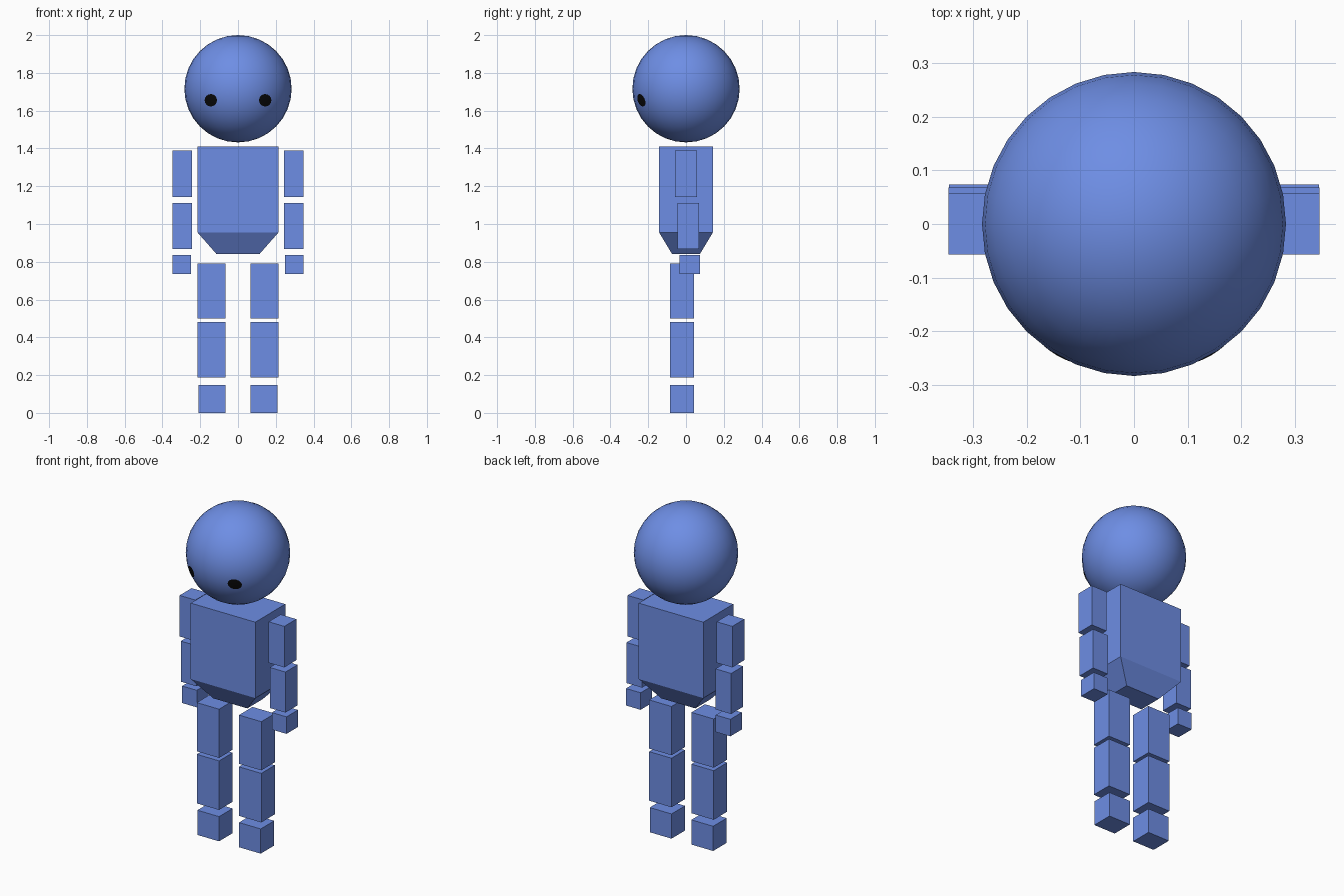
import bpy, bmesh, math

if "Cube" in bpy.data.objects:
    bpy.data.objects.remove(bpy.data.objects["Cube"])


def material(name, color):
    m = bpy.data.materials.new(name)
    m.diffuse_color = (*color, 1)
    m.use_nodes = True
    m.node_tree.nodes["Principled BSDF"].inputs["Base Color"].default_value = m.diffuse_color
    return m


BLUE = material("body_blue", (0.155, 0.27, 0.78))
BLACK = material("eye_black", (0.003, 0.003, 0.003))
HEAD_R, HEAD_Z = 0.284, 1.716


def add_object(name, bm, mat):
    bmesh.ops.recalc_face_normals(bm, faces=bm.faces)
    mesh = bpy.data.meshes.new(name)
    bm.to_mesh(mesh)
    bm.free()
    mesh.materials.append(mat)
    obj = bpy.data.objects.new(name, mesh)
    bpy.context.collection.objects.link(obj)
    return obj


def rect_loft(name, sections):
    """Closed solid through rectangles given as (z, x0, x1, y0, y1)."""
    bm = bmesh.new()
    rings = [[bm.verts.new((x, y, z)) for x, y in
              ((x0, y0), (x1, y0), (x1, y1), (x0, y1))]
             for z, x0, x1, y0, y1 in sections]
    for a, b in zip(rings, rings[1:]):
        for i in range(4):
            j = (i + 1) % 4
            bm.faces.new((a[i], a[j], b[j], b[i]))
    bm.faces.new(rings[0][::-1])
    bm.faces.new(rings[-1])
    return add_object(name, bm, BLUE)


# Head
bm = bmesh.new()
bmesh.ops.create_uvsphere(bm, u_segments=32, v_segments=16, radius=HEAD_R)
head = add_object("head", bm, BLUE)
head.location.z = HEAD_Z
for p in head.data.polygons:
    p.use_smooth = True

# Torso with tapered hips
rect_loft("torso", [(0.84, -0.113, 0.113, -0.073, 0.073),
                    (0.955, -0.214, 0.214, -0.142, 0.142),
                    (1.41, -0.214, 0.214, -0.142, 0.142)])

# Limb blocks: inner x, outer x, back/front y, bottom/top z
LIMBS = {
    "upper_arm": (0.243, 0.347, -0.057, 0.057, 1.142, 1.388),
    "forearm": (0.243, 0.347, -0.046, 0.068, 0.867, 1.11),
    "hand": (0.249, 0.346, -0.035, 0.074, 0.735, 0.837),
    "thigh": (0.066, 0.214, -0.085, 0.043, 0.5, 0.792),
    "shin": (0.066, 0.214, -0.085, 0.043, 0.188, 0.482),
    "foot": (0.066, 0.21, -0.085, 0.043, 0.0, 0.148),
}


def eye(name, side):
    """Thin round patch that follows the front of the head."""
    bm = bmesh.new()
    r = HEAD_R + 0.002

    def on_head(radius, angle):
        x = side * 0.144 + radius * math.cos(angle)
        z = 1.655 - HEAD_Z + radius * math.sin(angle)
        return bm.verts.new((x, -math.sqrt(r * r - x * x - z * z), z + HEAD_Z))

    n = 16
    centre = on_head(0, 0)
    rings = [[on_head(0.033 * k / 3, math.tau * i / n) for i in range(n)]
             for k in (1, 2, 3)]
    for i in range(n):
        j = (i + 1) % n
        bm.faces.new((centre, rings[0][i], rings[0][j]))
        for a, b in zip(rings, rings[1:]):
            bm.faces.new((a[i], b[i], b[j], a[j]))
    for f in bm.faces:
        f.smooth = True
    bmesh.ops.recalc_face_normals(bm, faces=bm.faces)
    bm.normal_update()
    if centre.normal.y > 0:
        bmesh.ops.reverse_faces(bm, faces=bm.faces)
    mesh = bpy.data.meshes.new(name)
    bm.to_mesh(mesh)
    bm.free()
    mesh.materials.append(BLACK)
    bpy.context.collection.objects.link(bpy.data.objects.new(name, mesh))


# Limbs and eyes on both sides
for label, side in (("left", -1), ("right", 1)):
    for part, (xi, xo, y0, y1, z0, z1) in LIMBS.items():
        xa, xb = sorted((side * xi, side * xo))
        rect_loft(f"{label}_{part}", [(z, xa, xb, y0, y1) for z in (z0, z1)])
    eye(f"{label}_eye", side)
